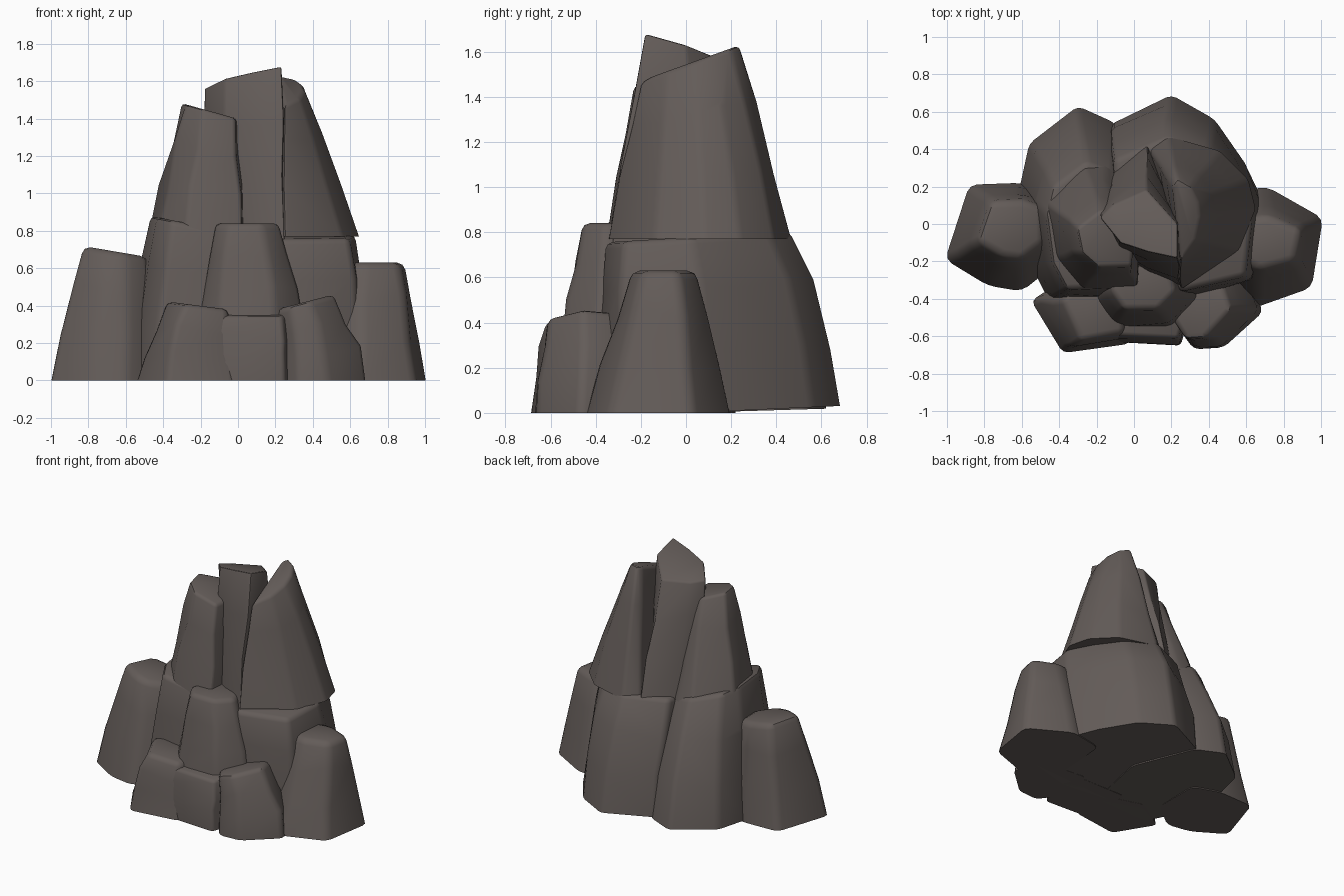
import bpy
import bmesh
import random
from mathutils import Vector

random.seed(4)

default_cube = bpy.data.objects.get("Cube")
if default_cube:
    bpy.data.objects.remove(default_cube, do_unlink=True)

# Single dark stone colour
stone = bpy.data.materials.new("dark_stone")
stone.use_nodes = True
stone_colour = (0.125, 0.106, 0.098, 1)
stone.diffuse_color = stone_colour
stone_shader = stone.node_tree.nodes["Principled BSDF"]
stone_shader.inputs["Base Color"].default_value = stone_colour
stone_shader.inputs["Roughness"].default_value = 0.9


def middle(values):
    """Midpoint of the range covered by the values."""
    return (min(values) + max(values)) / 2


def rock(name, outline, top, scale, slope=(0, 0), floor=0, curve=1.1, bevel=0.03, lift=0):
    """Tapered boulder: a floor outline shrunk towards a sloping top.

    top is the centre of the upper face, scale its size relative to the floor,
    slope its tilt along x and y; curve above one makes the sides bulge.
    lift raises the back of the floor.
    """
    cx = middle([p[0] for p in outline])
    cy = middle([p[1] for p in outline])
    bm = bmesh.new()
    rings = []
    for level in (0, 0.35, 0.7, 1):
        ring = []
        for x, y in outline:
            dx, dy = (x - cx) * scale[0], (y - cy) * scale[1]
            low = Vector((x, y, floor + lift * max(y, 0)))
            high = Vector((top[0] + dx, top[1] + dy,
                           top[2] + dx * slope[0] + dy * slope[1]))
            spot = low.lerp(high, level ** curve)
            spot.z = low.z + (high.z - low.z) * level
            if 0 < level < 1:
                spot += Vector((random.uniform(-1, 1), random.uniform(-1, 1),
                                random.uniform(-3, 3))) * 0.01
            ring.append(bm.verts.new(spot))
        rings.append(ring)

    # Walls and caps
    count = len(outline)
    for lower, upper in zip(rings, rings[1:]):
        for i in range(count):
            j = (i + 1) % count
            bm.faces.new((lower[i], lower[j], upper[j], upper[i]))
    bm.faces.new(rings[0])
    bm.faces.new(rings[-1])
    bmesh.ops.recalc_face_normals(bm, faces=bm.faces)

    # Worn edges on the walls and rim, crisp edge at the floor
    floor_verts = set(rings[0])
    worn = [e for e in bm.edges
            if not floor_verts.issuperset(e.verts) and e.calc_face_angle(0) > 0.4]
    bmesh.ops.bevel(bm, geom=worn, offset=bevel, segments=2, profile=0.5,
                    affect='EDGES', clamp_overlap=True)
    mesh = bpy.data.meshes.new(name)
    bm.to_mesh(mesh)
    bm.free()
    mesh.materials.append(stone)
    obj = bpy.data.objects.new(name, mesh)
    bpy.context.collection.objects.link(obj)
    bpy.ops.object.select_all(action='DESELECT')
    obj.select_set(True)
    bpy.context.view_layer.objects.active = obj
    bpy.ops.object.shade_smooth_by_angle(angle=0.7)
    return obj


# Outer boulders on each side
rock("right_side_boulder",
     outline=[(-1.01, -.19), (-.78, -.33), (-.6, -.36), (-.4, -.2),
              (-.4, .15), (-.6, .22), (-.88, .21)],
     top=(-.66, -.03, .69), scale=(.58, .55), slope=(-.17, 0), bevel=.04)
rock("left_side_boulder",
     outline=[(1.01, .03), (.71, .2), (.45, .15), (.42, -.3), (.64, -.45), (.95, -.34)],
     top=(.72, -.1, .63), scale=(.6, .45), bevel=.04)

# Low boulders along the front
rock("front_right_boulder",
     outline=[(-.55, -.41), (-.38, -.69), (-.02, -.64), (.02, -.35), (-.3, -.25)],
     top=(-.21, -.45, .4), scale=(.62, .78), slope=(-.13, 0), curve=1.5)
rock("front_middle_boulder",
     outline=[(-.12, -.63), (.25, -.65), (.32, -.4), (.25, -.25), (-.12, -.25)],
     top=(.09, -.43, .36), scale=(.97, .9), slope=(0, .1), curve=1.5, bevel=.02)
rock("front_left_boulder",
     outline=[(.21, -.52), (.32, -.67), (.48, -.66), (.69, -.47), (.6, -.25), (.25, -.22)],
     top=(.36, -.44, .42), scale=(.66, .78), slope=(.26, 0), curve=1.6)

# Boulder resting above the front row
rock("front_upper_boulder",
     outline=[(-.22, -.4), (-.1, -.55), (.2, -.55), (.36, -.4), (.25, -.1), (-.15, -.1)],
     top=(.05, -.31, .84), scale=(.6, .65), floor=.3, curve=1.2)

# Two large blocks that carry the spires
rock("right_base_block",
     outline=[(-.61, .2), (-.56, .43), (-.3, .63), (-.1, .54), (.1, .1),
              (0, -.4), (-.45, -.42), (-.56, -.2)],
     top=(-.22, -.01, .83), scale=(.7, .65), slope=(-.2, 0), curve=1.5, lift=.03)
rock("main_base_block",
     outline=[(-.13, .53), (.2, .69), (.43, .56), (.59, .33), (.7, .1),
              (.66, -.3), (.3, -.4), (-.1, -.35)],
     top=(.26, .055, .78), scale=(.89, .75), slope=(0, .06), curve=1.6, lift=.045)

# Spires
rock("right_spire",
     outline=[(-.48, .12), (-.43, -.18), (-.28, -.35), (.02, -.34), (.05, .15),
              (-.15, .31), (-.27, .32)],
     top=(-.15, -.08, 1.44), scale=(.58, .45), slope=(-.28, 0), floor=.78, bevel=.02)
rock("middle_spire",
     outline=[(-.2, .12), (-.08, -.16), (.08, -.26), (.25, -.33), (.25, .05),
              (.07, .43), (-.12, .27)],
     top=(.025, 0, 1.6), scale=(.92, .48), slope=(.14, -.28), floor=.74, bevel=.012)
rock("left_spire",
     outline=[(.25, -.35), (.08, .4), (.18, .47), (.46, .39), (.61, .24),
              (.65, .08), (.56, -.14)],
     top=(.28, .02, 1.55), scale=(.26, .54), slope=(0, .36), floor=.77, curve=1,
     bevel=.02)
